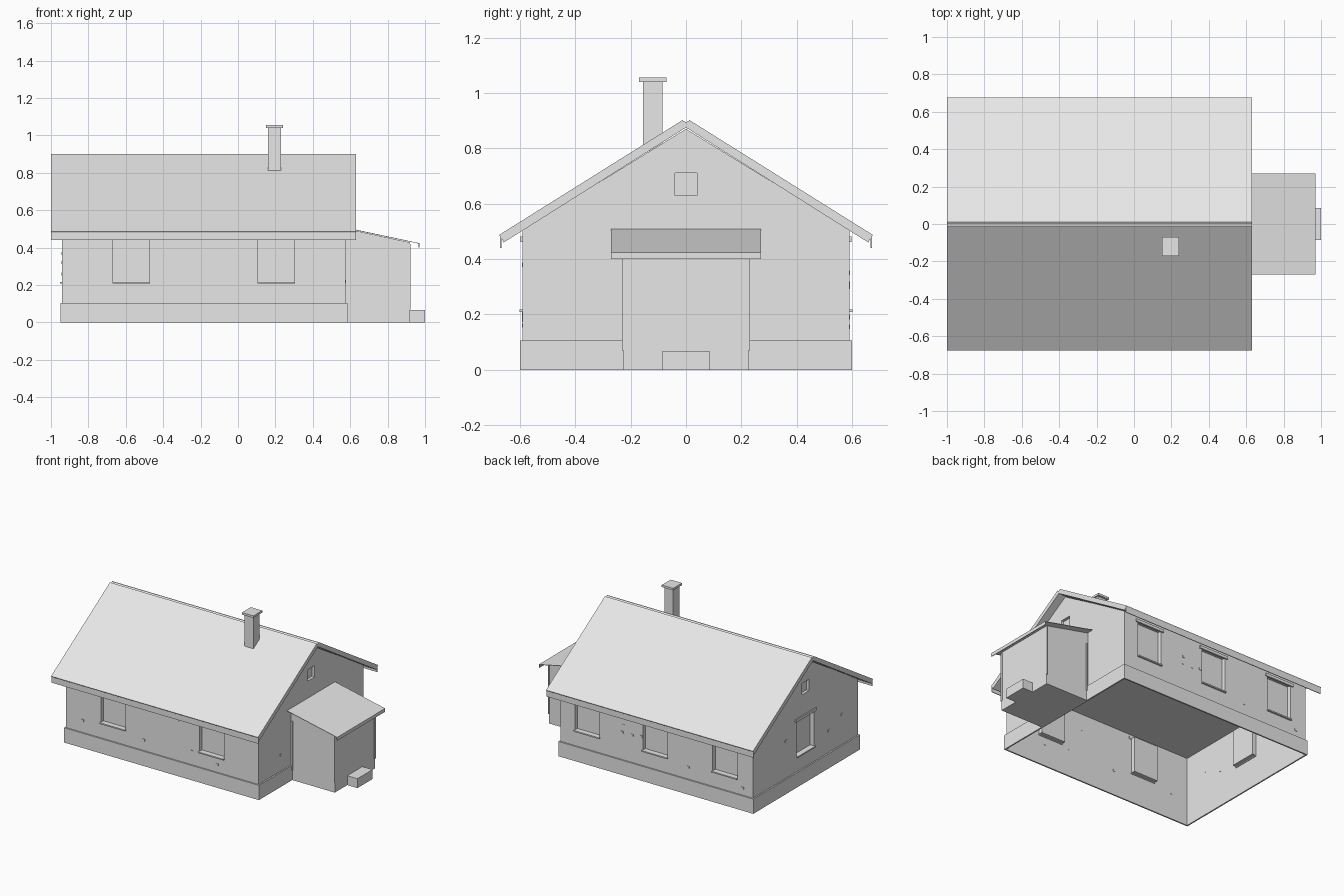
import bpy, bmesh

if "Cube" in bpy.data.objects:
    bpy.data.objects.remove(bpy.data.objects["Cube"])

plaster = bpy.data.materials.new("light grey plaster")
plaster.use_nodes = True
GREY = (0.8, 0.8, 0.8, 1)
plaster.diffuse_color = GREY
plaster.node_tree.nodes["Principled BSDF"].inputs["Base Color"].default_value = GREY


def finish(name, bm):
    bmesh.ops.recalc_face_normals(bm, faces=bm.faces[:])
    mesh = bpy.data.meshes.new(name)
    bm.to_mesh(mesh)
    bm.free()
    mesh.materials.append(plaster)
    obj = bpy.data.objects.new(name, mesh)
    bpy.context.scene.collection.objects.link(obj)
    return obj


def add_box(bm, x, y, z):
    made = bmesh.ops.create_cube(bm, size=1)["verts"]
    for v in made:
        v.co = [lo + (c + 0.5) * (hi - lo) for c, (lo, hi) in zip(v.co, (x, y, z))]


def box(name, x, y, z):
    bm = bmesh.new()
    add_box(bm, x, y, z)
    return finish(name, bm)


def prism(name, profile, lo, hi, axis):
    """Extrude a profile along x (profile is y,z) or y (profile is x,z)."""
    bm = bmesh.new()
    place = lambda p, t: (t, p[0], p[1]) if axis == "x" else (p[0], t, p[1])
    a = [bm.verts.new(place(p, lo)) for p in profile]
    b = [bm.verts.new(place(p, hi)) for p in profile]
    bm.faces.new(a)
    bm.faces.new(b)
    for i in range(len(a)):
        j = (i + 1) % len(a)
        bm.faces.new((a[i], a[j], b[j], b[i]))
    return finish(name, bm)


WX0, WX1, WY = -0.94, 0.575, 0.59      # outer wall planes
WALLS = {"front": (1, -WY, -1), "back": (1, WY, 1),
         "left": (0, WX1, 1), "right": (0, WX0, -1)}


def wall_box(bm, wall, centre, half, z, inner, outer):
    """Box on a wall, from depth inner to outer along its outward normal."""
    axis, plane, sign = WALLS[wall]
    depth = sorted((plane + sign * inner, plane + sign * outer))
    along = (centre - half, centre + half)
    add_box(bm, *((along, depth) if axis == 1 else (depth, along)), z)


# Walls with recessed windows and attic vents, open underneath
windows = [("front", -0.57), ("front", 0.205), ("back", 0.365),
           ("back", -0.17), ("back", -0.72), ("right", 0)]
SILL, HEAD = 0.215, 0.47
house_walls = prism("house_walls", [(-WY, 0), (WY, 0), (WY, 0.507), (0, 0.87), (-WY, 0.507)],
                    WX0, WX1, "x")
bm = bmesh.new()
for wall, c in windows:
    wall_box(bm, wall, c, 0.097, (SILL, HEAD), -0.03, 0.05)
for wall in ("left", "right"):
    wall_box(bm, wall, 0, 0.04, (0.63, 0.71), -0.02, 0.05)
cutter = finish("opening_cutter", bm)
cutter.hide_render = True
cut = house_walls.modifiers.new("openings", "BOOLEAN")
cut.object = cutter
cut.operation = "DIFFERENCE"
cut.solver = "EXACT"
graph = bpy.context.evaluated_depsgraph_get()
cut_mesh = bpy.data.meshes.new_from_object(house_walls.evaluated_get(graph))
house_walls.modifiers.clear()
house_walls.data = cut_mesh
bpy.data.objects.remove(cutter)
bm = bmesh.new()
bm.from_mesh(cut_mesh)
floor = [f for f in bm.faces if f.calc_center_median().z < 0.001]
bmesh.ops.delete(bm, geom=floor, context="FACES")
bm.to_mesh(cut_mesh)
bm.free()

box("ceiling", (WX0, WX1), (-WY, WY), (0.495, 0.5))

# Window sills and lintels
for i, (wall, c) in enumerate(windows):
    for part, half, z, out in (("sill", 0.1, (SILL - 0.007, SILL + 0.002), 0.012),
                               ("lintel", 0.115, (HEAD - 0.008, HEAD + 0.012), 0.008)):
        bm = bmesh.new()
        wall_box(bm, wall, c, half, z, -0.005, out)
        finish(f"{wall}_window_{part}_{i + 1}", bm)

# Foundation ring
bm = bmesh.new()
for wall in WALLS:
    axis = WALLS[wall][0]
    centre, half = ((WX0 + WX1) / 2, 0.7675) if axis else (0, 0.6)
    wall_box(bm, wall, centre, half, (0, 0.105), 0, 0.01)
finish("foundation", bm)

# Worn patches on the walls
patches = [("front", -0.81, 0.19), ("front", -0.33, 0.18), ("front", -0.055, 0.38),
           ("front", 0.05, 0.2), ("front", 0.25, 0.16), ("back", 0.09, 0.3),
           ("back", 0.01, 0.3), ("back", -0.06, 0.31), ("back", 0.08, 0.35),
           ("back", -0.43, 0.19), ("back", -0.86, 0.155), ("right", 0.22, 0.37),
           ("right", -0.26, 0.26), ("right", -0.41, 0.32), ("left", -0.34, 0.22)]
bm = bmesh.new()
for wall, c, z in patches:
    wall_box(bm, wall, c, 0.009, (z - 0.008, z + 0.008), -0.002, 0.003)
finish("wall_patches", bm)

# Roof slabs and eaves boards
RX0, RX1 = -1, 0.63
for side, s in (("front", -1), ("back", 1)):
    prism(f"{side}_roof", [(s * 0.675, 0.487), (s * 0.012, 0.902), (0, 0.875), (s * 0.658, 0.46)],
          RX0, RX1, "x")
    box(f"{side}_eaves_board", (RX0, RX1), sorted((s * 0.666, s * 0.671)), (0.44, 0.48))
prism("ridge_fill", [(-0.012, 0.9), (0, 0.875), (0.012, 0.9), (0, 0.894)], RX0, RX1, "x")

# Chimney
box("chimney", (0.16, 0.23), (-0.155, -0.085), (0.79, 1.04))
box("chimney_cap", (0.15, 0.24), (-0.17, -0.07), (1.04, 1.055))

# Porch with a lean-to roof, corner strips and a step
PX, PY = 0.92, 0.225
prism("porch_walls", [(WX1, 0), (PX, 0), (PX, 0.428), (WX1, 0.502)], -PY, PY, "y")
prism("porch_roof", [(WX1, 0.504), (0.97, 0.421), (0.97, 0.424), (WX1, 0.508)],
      -0.27, 0.27, "y")
box("porch_fascia", (0.966, 0.97), (-0.27, 0.27), (0.4, 0.424))
for side, y in (("front", -PY), ("back", PY)):
    for place, x in (("inner", WX1 + 0.012), ("outer", PX)):
        box(f"{side}_{place}_porch_strip", (x - 0.004, x + 0.003),
            (y - 0.007, y + 0.007), (0.07, 0.42))
box("porch_step", (0.915, 1), (-0.085, 0.085), (0, 0.067))
